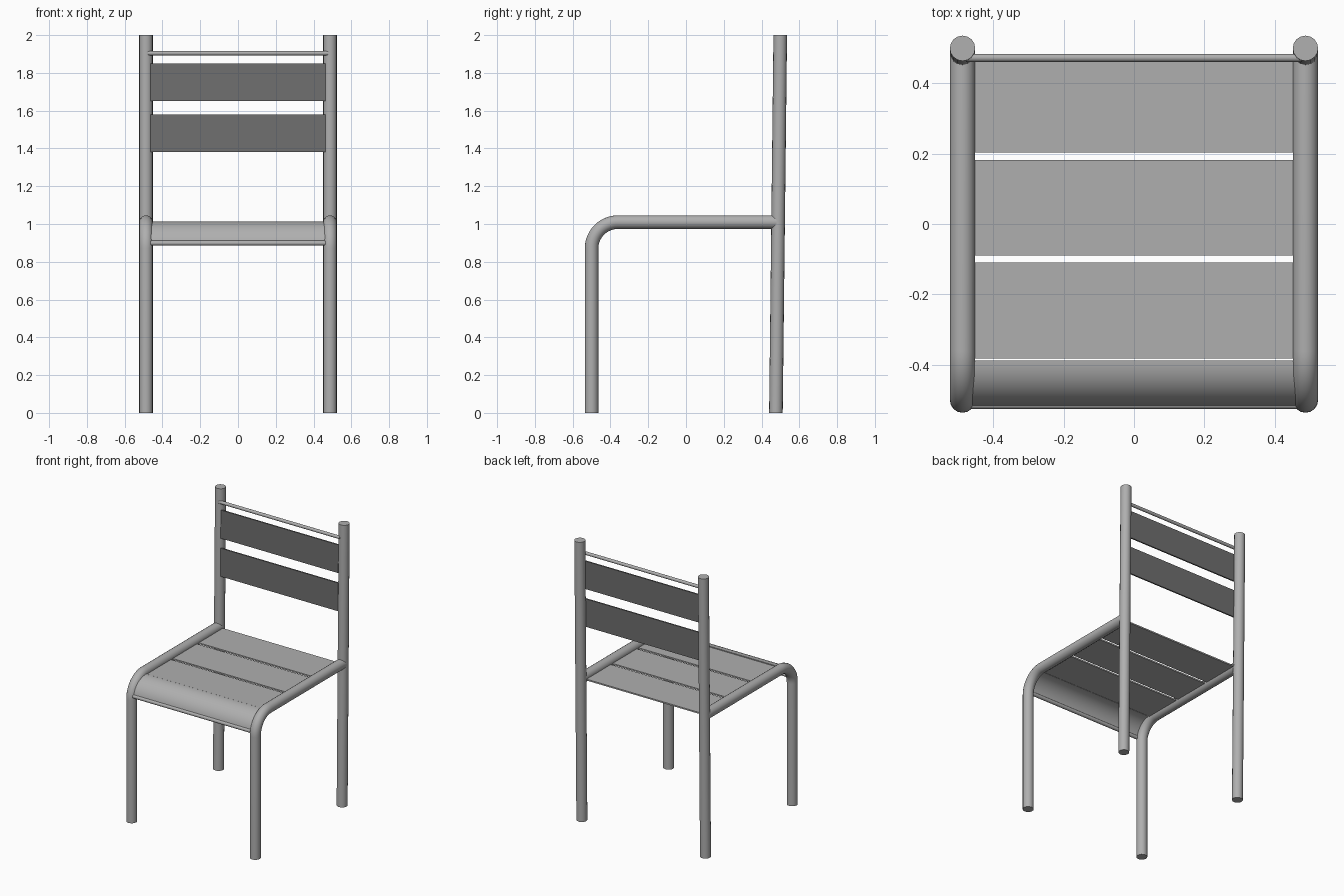
import bpy, bmesh
from math import sin, cos, pi

if "Cube" in bpy.data.objects:
    bpy.data.objects.remove(bpy.data.objects["Cube"])

TUBE_R = 0.036   # frame tube radius
LEG_X = 0.487    # frame tube centre offset
SLAT_X = 0.463   # slat half width, ends buried in the tubes


def material(name, grey):
    mat = bpy.data.materials.new(name)
    mat.diffuse_color = (grey, grey, grey, 1)
    mat.use_nodes = True
    mat.node_tree.nodes["Principled BSDF"].inputs["Base Color"].default_value = mat.diffuse_color
    return mat


METAL = material("mid_grey_metal", 0.43)
DARK = material("dark_grey_metal", 0.16)


def finish(ob, mat):
    ob.data.materials.clear()
    ob.data.materials.append(mat)
    bpy.ops.object.select_all(action='DESELECT')
    ob.select_set(True)
    bpy.context.view_layer.objects.active = ob
    bpy.ops.object.shade_smooth_by_angle(angle=0.6)


def tube(name, points, radius):
    cu = bpy.data.curves.new(name, 'CURVE')
    cu.dimensions = '3D'
    cu.bevel_depth = radius
    cu.bevel_resolution = 6
    cu.use_fill_caps = True
    sp = cu.splines.new('POLY')
    sp.points.add(len(points) - 1)
    for p, co in zip(sp.points, points):
        p.co = (*co, 1)
    ob = bpy.data.objects.new(name, cu)
    bpy.context.collection.objects.link(ob)
    bpy.ops.object.select_all(action='DESELECT')
    ob.select_set(True)
    bpy.context.view_layer.objects.active = ob
    bpy.ops.object.convert(target='MESH')
    finish(bpy.context.object, METAL)


def extrude_profile(name, profile, half_width, mat=METAL):
    """Closed (y, z) profile swept across the chair in x."""
    bm = bmesh.new()
    face = bm.faces.new([bm.verts.new((-half_width, y, z)) for y, z in profile])
    out = bmesh.ops.extrude_face_region(bm, geom=[face])
    verts = [v for v in out['geom'] if isinstance(v, bmesh.types.BMVert)]
    bmesh.ops.translate(bm, verts=verts, vec=(2 * half_width, 0, 0))
    bmesh.ops.recalc_face_normals(bm, faces=bm.faces)
    me = bpy.data.meshes.new(name)
    bm.to_mesh(me)
    bm.free()
    ob = bpy.data.objects.new(name, me)
    bpy.context.collection.objects.link(ob)
    finish(ob, mat)


def arc(cy, cz, r, a0, a1, n=16):
    """Arc in the yz plane; angle 0 points to the front, 90 degrees up."""
    angles = [a0 + (a1 - a0) * i / n for i in range(n + 1)]
    return [(cy - r * cos(a), cz + r * sin(a)) for a in angles]


# Frame: leaning back posts and bent front leg with side rail
for side, sx in (("left", -LEG_X), ("right", LEG_X)):
    tube(f"back_post_{side}", [(sx, 0.476, 0), (sx, 0.499, 2)], TUBE_R)
    bend = arc(-0.36, 0.87, 0.14, 0, pi / 2)
    path = [(-0.5, 0)] + bend + [(0.48, 1.01)]
    tube(f"front_leg_and_rail_{side}", [(sx, y, z) for y, z in path], TUBE_R)

# Flat seat slats
for i, (y0, y1) in enumerate([(-0.382, -0.11), (-0.09, 0.182), (0.203, 0.475)]):
    extrude_profile(f"seat_slat_{i + 1}",
                    [(y0, 1.0), (y1, 1.0), (y1, 1.01), (y0, 1.01)], SLAT_X)

# Curved front seat panel and the rod under its edge
outer = arc(-0.388, 0.881, 0.132, 0.24, pi / 2)
inner = arc(-0.388, 0.881, 0.122, pi / 2, 0.24)
extrude_profile("seat_front_panel", outer + inner, SLAT_X)
tube("seat_front_rod", [(-SLAT_X, -0.513, 0.899), (SLAT_X, -0.513, 0.899)], 0.013)

# Backrest slats, tilted with the posts, and the top rod
for i, (z0, z1) in enumerate([(1.38, 1.58), (1.65, 1.85)]):
    y0, y1 = (0.447 + 0.0115 * z for z in (z0, z1))
    extrude_profile(f"backrest_slat_{i + 1}",
                    [(y0, z0), (y0 + 0.01, z0), (y1 + 0.01, z1), (y1, z1)],
                    SLAT_X, DARK)
tube("backrest_rod", [(-0.477, 0.472, 1.904), (0.477, 0.472, 1.904)], 0.0115)
